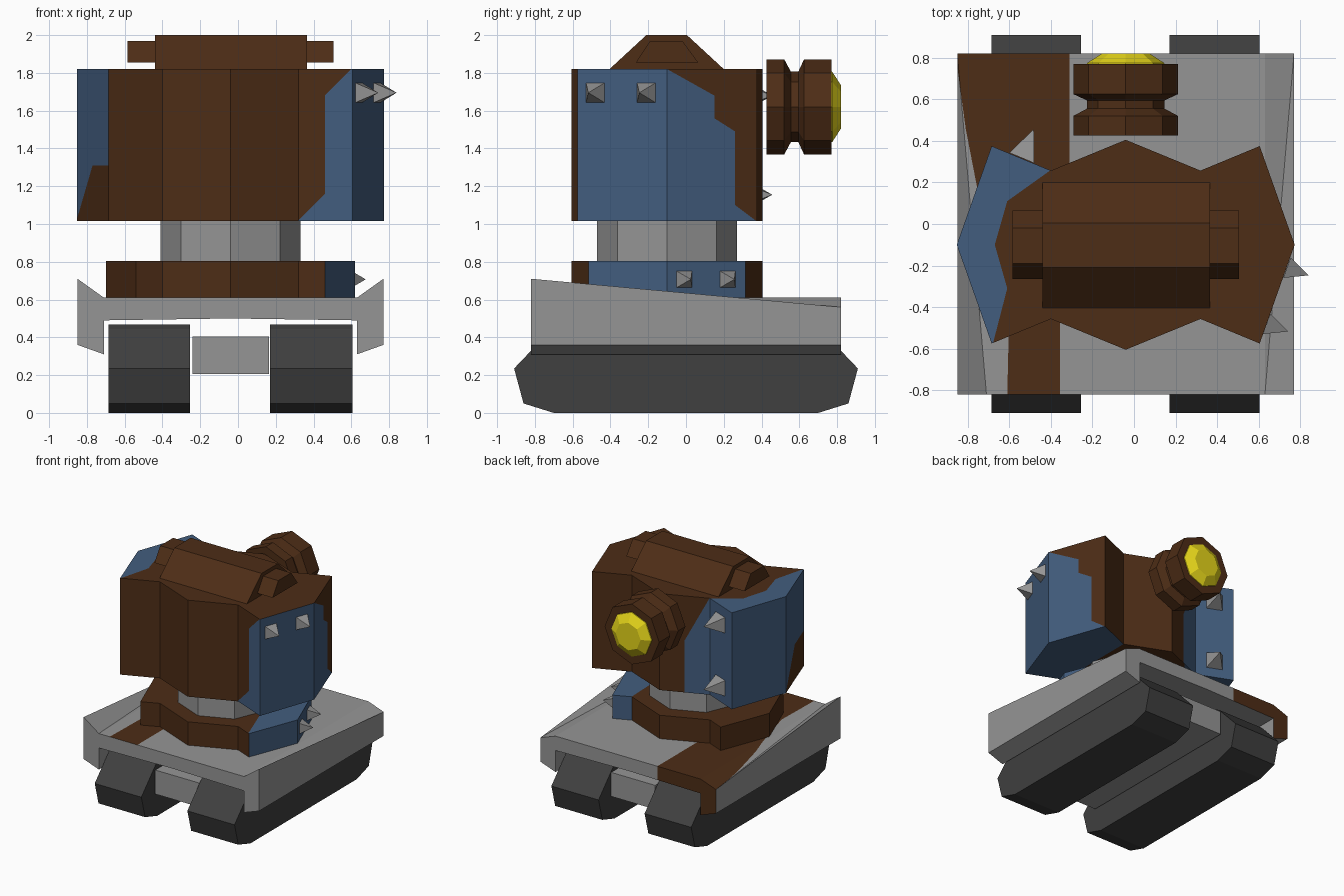
import bpy, bmesh, math
from mathutils import Vector, Matrix

if "Cube" in bpy.data.objects:
    bpy.data.objects.remove(bpy.data.objects["Cube"])

CX, CY = -0.04, -0.10   # turret axis

def material(name, rgb):
    m = bpy.data.materials.new(name)
    m.diffuse_color = (*rgb, 1)
    m.use_nodes = True
    m.node_tree.nodes["Principled BSDF"].inputs["Base Color"].default_value = m.diffuse_color
    return m

GREY = material("grey_metal", (.3, .3, .3))
DARK = material("track_rubber", (.05, .05, .05))
BROWN = material("brown_paint", (.075, .026, .008))
BLUE = material("blue_paint", (.055, .11, .21))
YELLOW = material("yellow_glass", (.78, .66, .01))

def inside(p, poly):
    hit = False
    for (x1, y1), (x2, y2) in zip(poly, poly[1:] + poly[:1]):
        if (y1 > p[1]) != (y2 > p[1]) and p[0] < x1 + (p[1] - y1) * (x2 - x1) / (y2 - y1):
            hit = not hit
    return hit

def paint(bm, direction, limit, poly):
    """Cut faces that look along direction by a flat outline and colour the inside."""
    d = Vector(direction)
    u, v = [i for i in range(3) if d[i] == 0]
    for a, b in zip(poly, poly[1:] + poly[:1]):
        co, no = Vector(), Vector()
        co[u], co[v] = a
        no[u], no[v] = b[1] - a[1], a[0] - b[0]
        faces = [f for f in bm.faces if f.normal.dot(d) > limit]
        geom = set(faces) | {e for f in faces for e in f.edges} | {w for f in faces for w in f.verts}
        bmesh.ops.bisect_plane(bm, geom=list(geom), dist=1e-4, plane_co=co, plane_no=no)
        bm.normal_update()
    for f in bm.faces:
        c = f.calc_center_median()
        if f.normal.dot(d) > limit and inside((c[u], c[v]), poly):
            f.material_index = 1

def finish(name, bm, mats):
    me = bpy.data.meshes.new(name)
    bm.to_mesh(me)
    bm.free()
    for m in mats:
        me.materials.append(m)
    ob = bpy.data.objects.new(name, me)
    bpy.context.collection.objects.link(ob)
    return ob

def loft(name, rings, mats, paints=()):
    """Skin a row of equal point rings and close both ends."""
    bm = bmesh.new()
    vs = [[bm.verts.new(p) for p in r] for r in rings]
    n = len(vs[0])
    for a, b in zip(vs, vs[1:]):
        for i in range(n):
            bm.faces.new((a[i], a[(i + 1) % n], b[(i + 1) % n], b[i]))
    bm.faces.new(vs[0])
    bm.faces.new(vs[-1])
    bmesh.ops.recalc_face_normals(bm, faces=bm.faces)
    if paints:
        bmesh.ops.triangulate(bm, faces=bm.faces[:])
        bm.normal_update()
        for p in paints:
            paint(bm, *p)
    return finish(name, bm, mats)

def prism_x(name, prof, x0, x1, mat):
    return loft(name, [[(x, y, z) for y, z in prof] for x in (x0, x1)], [mat])

def prism_z(name, prof, z0, z1, mats, paints=()):
    return loft(name, [[(x, y, z) for x, y in prof] for z in (z0, z1)], mats, paints)

def octagon(r):
    return [(r * math.cos(i * math.pi / 4), r * math.sin(i * math.pi / 4)) for i in range(8)]

def lathe_y(name, prof, mat):
    return loft(name, [[(CX + a, y, 1.62 + b) for a, b in octagon(r)] for y, r in prof], [mat])

def star(tip, corner, notch, front):
    """Twelve-sided turret outline, mirrored into four quarters."""
    q = [(tip, 0), corner, notch, (0, front)]
    half = q + [(-x, y) for x, y in q[-2::-1]]
    full = half + [(x, -y) for x, y in half[-2:0:-1]]
    return [(CX + x, CY + y) for x, y in full]

def spike(name, base, normal, w, h):
    n = Vector(normal).normalized()
    bm = bmesh.new()
    bmesh.ops.create_cone(bm, cap_ends=True, segments=4, radius1=w / math.sqrt(2), radius2=0, depth=h)
    bmesh.ops.transform(bm, verts=bm.verts, matrix=Matrix.Translation(Vector(base) + n * h / 2)
                        @ n.to_track_quat('Z', 'Y').to_matrix().to_4x4()
                        @ Matrix.Rotation(math.pi / 4, 4, 'Z'))
    bmesh.ops.remove_doubles(bm, verts=bm.verts, dist=1e-4)
    finish(name, bm, [GREY])

# tracks and the axle block between them
half = [(.70, 0), (.86, .05), (.91, .235), (.71, .445), (.67, .467)]
track = half + [(-y, z) for y, z in half[::-1]]
prism_x("left_track", track, -.685, -.255, DARK)
prism_x("right_track", track, .17, .605, DARK)
prism_x("axle_block", [(-.75, .205), (.75, .205), (.75, .405), (-.75, .405)], -.24, .165, GREY)

# hull with side skirts that rise towards the front
def hull_ring(y, edge):
    side = [(.81, edge), (.67, .61)]
    under = [(.67, .31), (.81, .36)]
    top = side + [(-x, z) for x, z in side[::-1]]
    bottom = [(-x, z) for x, z in under[::-1]] + [(-.67, .49), (0, .50), (.67, .49)] + under
    return [(CX + x, y, z) for x, z in top + bottom]

loft("hull", [hull_ring(-.82, .71), hull_ring(.82, .56)], [GREY, BROWN], [
    ((0, 0, 1), .3, [(-.86, .83), (-.31, .83), (-.31, .2), (-.355, 0), (-.355, -.83),
                     (-.61, -.83), (-.60, -.4), (-.75, .15), (-.81, .46)]),
    ((0, 1, 0), .9, [(-.9, .2), (-.31, .2), (-.31, .8), (-.9, .8)])])

# turret ring and neck
prism_z("turret_ring", star(.66, (.5, .415), (.36, .355), .505), .61, .805, [BROWN, BLUE], [
    ((1, 0, 0), .5, [(-.6, .5), (.35, .5), (.35, .9), (-.6, .9)]),
    ((0, 1, 0), .5, [(.32, .5), (.5, .5), (.5, .9), (.32, .9)]),
    ((0, 0, 1), .5, [(.46, -.53), (.34, -.2), (.32, .35), (.7, .35), (.7, -.53)])])
prism_z("turret_neck", [(CX + x, CY + y) for x, y in octagon(.37)], .79, 1.03, [GREY])

# turret body with blue patches
prism_z("turret_body", star(.813, (.645, .475), (.36, .357), .505), 1.015, 1.82, [BROWN, BLUE], [
    ((0, -1, 0), .2, [(.30, 1), (.46, 1.16), (.46, 1.68), (.605, 1.825), (.9, 1.825), (.9, 1)]),
    ((0, -1, 0), .2, [(-.86, 1), (-.77, 1.31), (-.685, 1.31), (-.685, 1.9), (-.86, 1.9)]),
    ((1, 0, 0), .5, [(-.1, 1.82), (.15, 1.68), (.15, 1.56), (.26, 1.49), (.26, 1.1),
                     (.38, 1.01), (-.1, 1.01)]),
    ((0, 1, 0), .2, [(-.9, 1), (-.22, 1), (-.22, 1.45), (-.40, 1.825), (-.9, 1.825)]),
    ((0, 0, 1), .5, [(-.9, -.1), (-.68, -.58), (-.61, -.31), (-.67, -.1), (-.61, .11),
                     (-.40, .26), (-.68, .38)]),
    ((0, 0, -1), .5, [(.32, -.6), (.9, -.6), (.9, .4), (.605, .38), (.32, .26)]),
    ((0, 0, -1), .5, [(-.9, -.1), (-.61, -.1), (-.22, .34), (-.68, .38)])])

# roof ridge and the bar through it
prism_x("roof_ridge", [(-.405, 1.82), (-.21, 2), (.005, 2), (.2, 1.82)], -.44, .365, BROWN)
prism_x("roof_bar", [(-.265, 1.855), (-.19, 1.97), (-.02, 1.97), (.065, 1.855)], -.585, .505, BROWN)

# rear lamp
lathe_y("lamp_housing", [(.425, .252), (.52, .252), (.555, .187), (.595, .187), (.625, .252), (.77, .252)], BROWN)
lathe_y("lamp_lens", [(.76, .19), (.775, .185), (.82, .115)], YELLOW)

# spikes
for i, (x, y) in enumerate([(.639, -.48), (.736, -.21)]):
    spike(f"body_spike_{i}", (x, y, 1.695), (.475, -.17, 0), .105, .11)
for i, (x, y) in enumerate([(.583, -.01), (.495, .22)]):
    spike(f"ring_spike_{i}", (x, y, .707), (.415, .16, 0), .09, .10)
for i, z in enumerate([1.68, 1.155]):
    spike(f"rear_spike_{i}", (-.54, .318, z), (.118, .285, 0), .13, .15)
